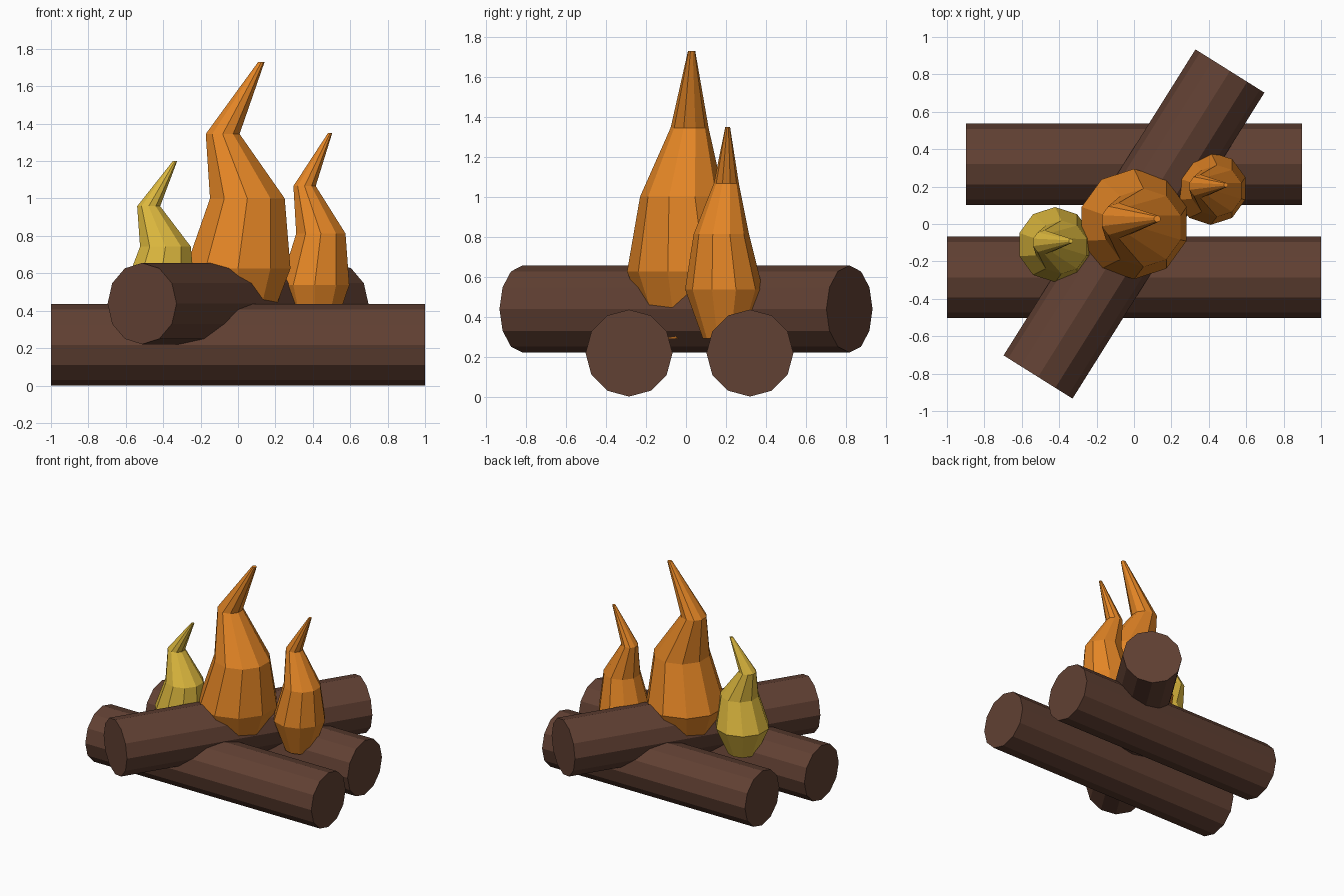
import bpy, bmesh
from math import sin, cos, pi, atan2, hypot
from mathutils import Matrix, Vector

if "Cube" in bpy.data.objects:
    bpy.data.objects.remove(bpy.data.objects["Cube"], do_unlink=True)


def make_material(name, rgb):
    mat = bpy.data.materials.new(name)
    mat.use_nodes = True
    color = (*rgb, 1.0)
    mat.diffuse_color = color
    mat.node_tree.nodes["Principled BSDF"].inputs["Base Color"].default_value = color
    return mat


bark = make_material("brown bark", (0.12, 0.052, 0.033))
orange = make_material("flame orange", (0.78, 0.238, 0.019))
yellow = make_material("flame yellow", (0.72, 0.48, 0.048))


def finish(name, bm, mat):
    bmesh.ops.recalc_face_normals(bm, faces=bm.faces)
    mesh = bpy.data.meshes.new(name)
    bm.to_mesh(mesh)
    bm.free()
    mesh.materials.append(mat)
    obj = bpy.data.objects.new(name, mesh)
    bpy.context.collection.objects.link(obj)
    return obj


# Twelve-sided logs
LOG_RADIUS = 0.2175


def log(name, center, half_x, half_y):
    length = 2 * hypot(half_x, half_y)
    turn = (Matrix.Translation(center)
            @ Matrix.Rotation(atan2(half_y, half_x), 4, "Z")
            @ Matrix.Rotation(pi / 2, 4, "Y"))
    bm = bmesh.new()
    bmesh.ops.create_cone(bm, cap_ends=True, segments=12, radius1=LOG_RADIUS,
                          radius2=LOG_RADIUS, depth=length, matrix=turn)
    finish(name, bm, bark)


log("front_log", (0, -0.285, LOG_RADIUS), 1.0, 0)
log("back_log", (0, 0.32, LOG_RADIUS), 0.898, 0)
log("crossing_log", (0, 0, 0.438), 0.513, 0.818)

# Flame profile: x offset, y offset, height, radius of each ring
FLAME = [
    (0.0, 0.0, 0.0, 0.16),
    (0.0, 0.0, 0.335, 0.295),
    (0.05, -0.02, 0.71, 0.21),
    (-0.082, 0.018, 1.055, 0.095),
    (0.125, 0.028, 1.44, 0.018),
]
FLAME_SIDES = 10


def flame(name, base, width, height, mat):
    bm = bmesh.new()
    rings = []
    for dx, dy, dz, radius in FLAME:
        ring = []
        for i in range(FLAME_SIDES):
            a = pi / 2 + 2 * pi * i / FLAME_SIDES
            offset = Vector(((dx + radius * cos(a)) * width,
                             (dy + radius * sin(a)) * width, dz * height))
            ring.append(bm.verts.new(Vector(base) + offset))
        rings.append(ring)
    for low, high in zip(rings, rings[1:]):
        for i in range(FLAME_SIDES):
            j = (i + 1) % FLAME_SIDES
            bm.faces.new((low[i], low[j], high[j], high[i]))
    bm.faces.new(rings[0])
    bm.faces.new(rings[-1])
    finish(name, bm, mat)


flame("main_flame", (0, 0, 0.29), 1.0, 1.0, orange)
flame("left_flame", (0.41, 0.19, 0.29), 0.66, 0.736, orange)
flame("right_flame", (-0.422, -0.11, 0.298), 0.68, 0.626, yellow)
